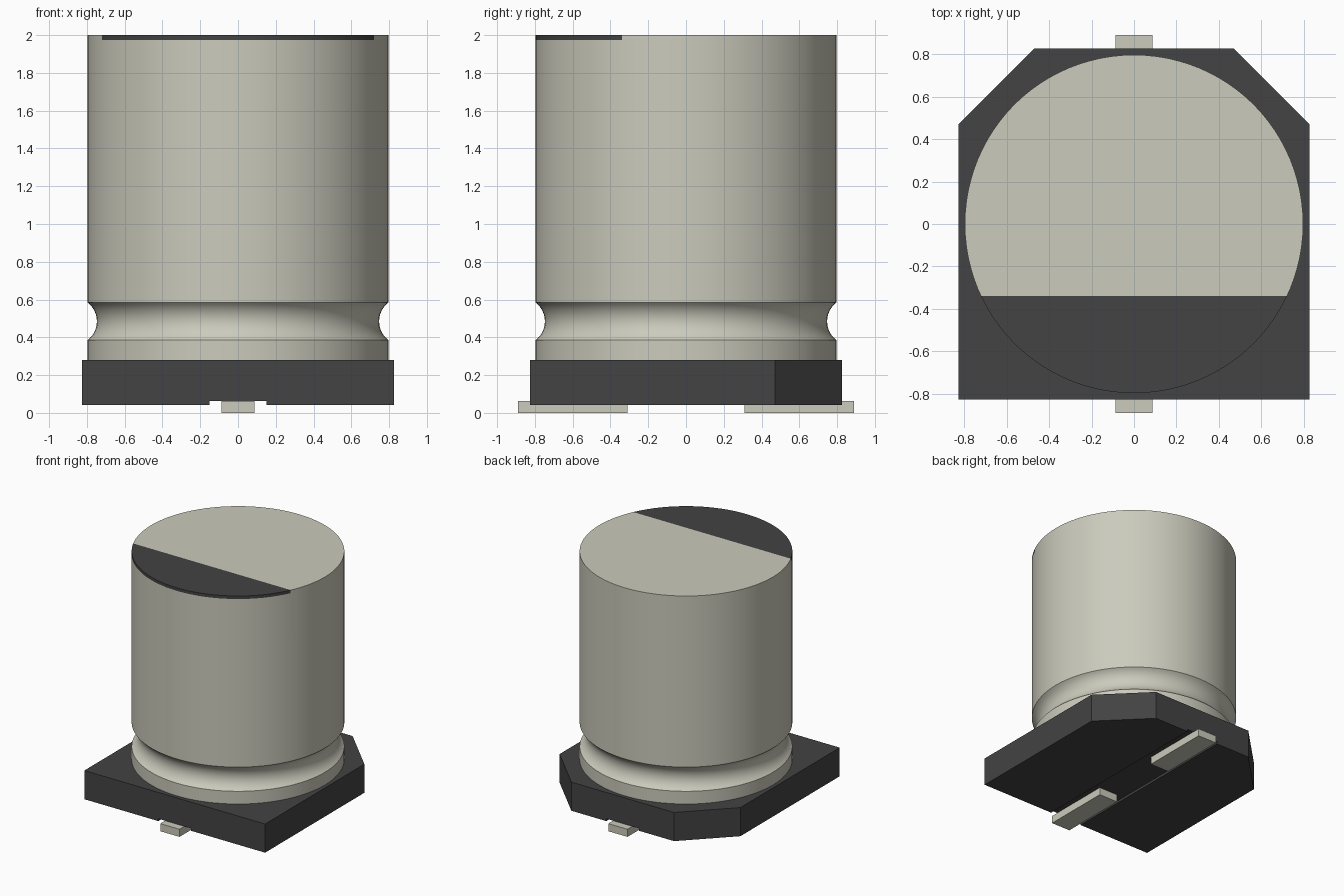
import bpy, bmesh, math
from mathutils import Vector

default = bpy.data.objects.get("Cube")
if default:
    bpy.data.objects.remove(default, do_unlink=True)


def material(name, rgb):
    m = bpy.data.materials.new(name)
    m.use_nodes = True
    m.diffuse_color = (*rgb, 1)
    bsdf = next(n for n in m.node_tree.nodes if n.type == 'BSDF_PRINCIPLED')
    bsdf.inputs["Base Color"].default_value = (*rgb, 1)
    return m


METAL = material("warm_grey_metal", (0.60, 0.595, 0.505))
BLACK = material("black_plastic", (0.056, 0.056, 0.056))


def finish(bm, name, mats):
    bmesh.ops.recalc_face_normals(bm, faces=bm.faces)
    mesh = bpy.data.meshes.new(name)
    bm.to_mesh(mesh)
    bm.free()
    for m in mats:
        mesh.materials.append(m)
    ob = bpy.data.objects.new(name, mesh)
    bpy.context.collection.objects.link(ob)
    return ob


# Plastic base: slotted profile extruded along y, rear corners cut off
H, Z0, Z1, SLOT_Z, SLOT_X = 0.827, 0.043, 0.28, 0.063, 0.15
profile = [(-H, Z0), (-SLOT_X, Z0), (-SLOT_X, SLOT_Z), (SLOT_X, SLOT_Z),
           (SLOT_X, Z0), (H, Z0), (H, Z1), (-H, Z1)]
bm = bmesh.new()
face = bm.faces.new([bm.verts.new((x, -H, z)) for x, z in profile])
ext = bmesh.ops.extrude_face_region(bm, geom=[face])
bmesh.ops.translate(bm, vec=(0, 2 * H, 0),
                    verts=[g for g in ext["geom"] if isinstance(g, bmesh.types.BMVert)])
if not face.is_valid or all(len(e.link_faces) > 1 for e in bm.edges):
    pass
else:
    bmesh.ops.holes_fill(bm, edges=[e for e in bm.edges if e.is_boundary])
for side in (-1, 1):
    bmesh.ops.bisect_plane(bm, geom=bm.verts[:] + bm.edges[:] + bm.faces[:],
                           plane_co=(side * 0.47, H, 0), plane_no=(side, 1, 0),
                           clear_outer=True)
    bmesh.ops.holes_fill(bm, edges=[e for e in bm.edges if e.is_boundary])
finish(bm, "base", [BLACK])

# Metal can: revolved profile with a rounded crimp groove
R, TOP, BAND_Z, MARK_Y = 0.797, 2.0, 1.975, -0.34
GZ, GH, GD = 0.485, 0.10, 0.05                 # groove centre, half height, depth
ARC = (GH ** 2 + GD ** 2) / (2 * GD)
half = math.asin(GH / ARC)
groove = []
for i in range(13):
    a = -half + 2 * half * i / 12
    groove.append((R - GD + ARC * (1 - math.cos(a)), GZ + ARC * math.sin(a)))
path = [(0, 0.27), (R, 0.27)] + groove + [(R, BAND_Z), (R, TOP), (0, TOP)]
bm = bmesh.new()
pts = [bm.verts.new((r, 0, z)) for r, z in path]
edges = [bm.edges.new(p) for p in zip(pts, pts[1:])]
bmesh.ops.spin(bm, geom=pts + edges, axis=(0, 0, 1), cent=(0, 0, 0),
               angle=2 * math.pi, steps=96)
bmesh.ops.remove_doubles(bm, verts=bm.verts, dist=1e-5)

# Polarity mark: cut the top and its thin rim, then colour the front segment
rim = [f for f in bm.faces if f.calc_center_median().z > BAND_Z]
geom = set(rim)
for f in rim:
    geom.update(f.edges)
    geom.update(f.verts)
bmesh.ops.bisect_plane(bm, geom=list(geom), plane_co=(0, MARK_Y, 0), plane_no=(0, 1, 0))
for f in bm.faces:
    c = f.calc_center_median()
    if c.z > BAND_Z and c.y < MARK_Y:
        f.material_index = 1
can = finish(bm, "can", [METAL, BLACK])
bpy.ops.object.select_all(action='DESELECT')
can.select_set(True)
bpy.context.view_layer.objects.active = can
bpy.ops.object.shade_smooth_by_angle(angle=math.radians(30))

# Two flat leads lying in the slot
for name, side in (("front_lead", -1), ("back_lead", 1)):
    bm = bmesh.new()
    bmesh.ops.create_cube(bm, size=1)
    bmesh.ops.scale(bm, vec=(0.176, 0.58, SLOT_Z), verts=bm.verts)
    bmesh.ops.translate(bm, vec=(0, side * 0.60, SLOT_Z / 2), verts=bm.verts)
    finish(bm, name, [METAL])
